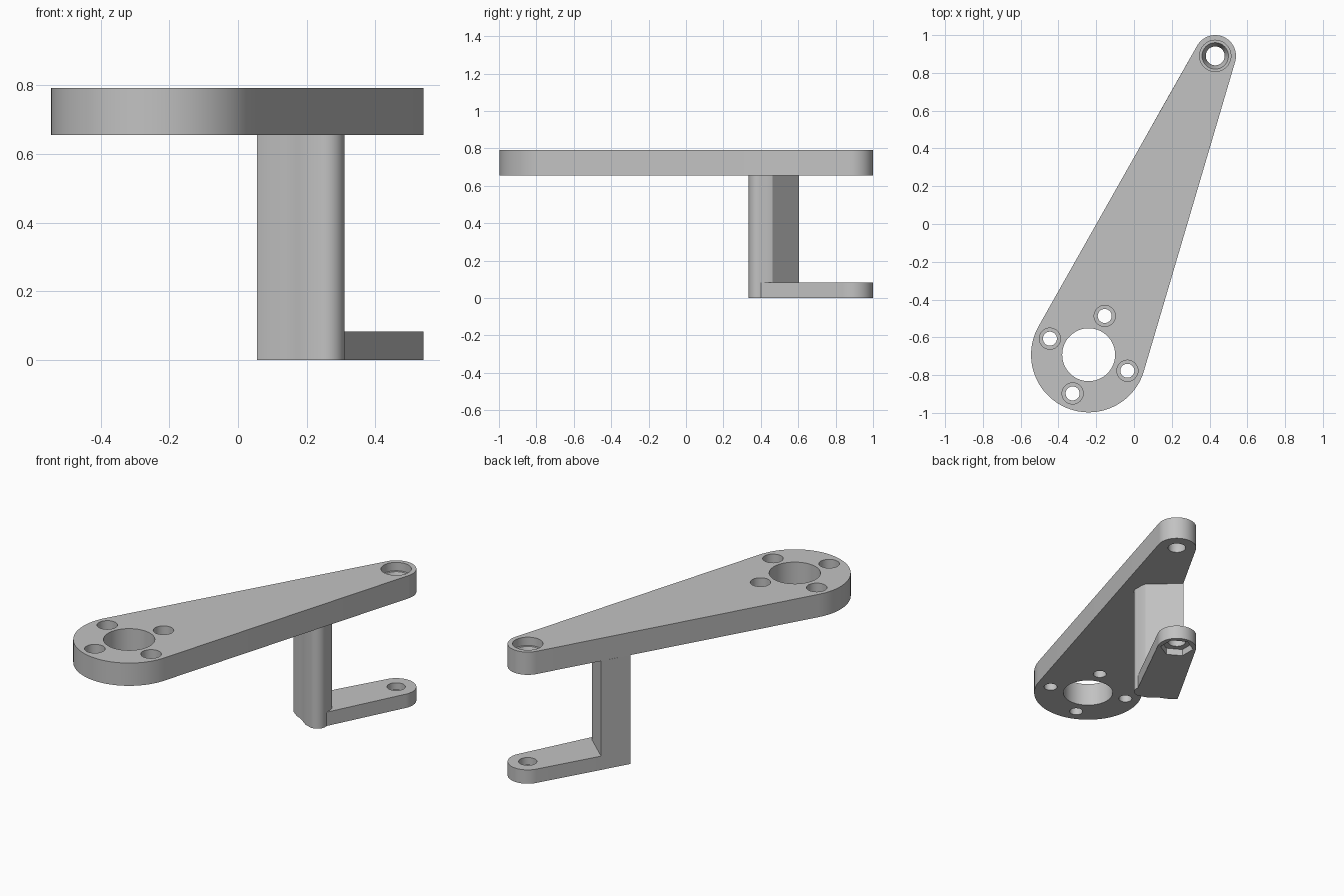
import bpy, bmesh
from math import cos, sin, radians, pi

old = bpy.data.objects.get("Cube")
if old:
    bpy.data.objects.remove(old, do_unlink=True)

grey = bpy.data.materials.new("plain grey")
grey.use_nodes = True
COLOUR = (0.54, 0.54, 0.54, 1)
grey.diffuse_color = COLOUR
grey.node_tree.nodes["Principled BSDF"].inputs["Base Color"].default_value = COLOUR

HUB = (-0.24, -0.692)
TIP = (0.43, 0.89)
PLATE_LOW, PLATE_TOP, ARM_TOP = 0.655, 0.792, 0.083


def arc(centre, radius, start, end, steps):
    angles = [radians(start + (end - start) * i / steps) for i in range(steps + 1)]
    return [(centre[0] + radius * cos(a), centre[1] + radius * sin(a)) for a in angles]


def make_object(name, bm):
    bmesh.ops.recalc_face_normals(bm, faces=bm.faces)
    mesh = bpy.data.meshes.new(name)
    bm.to_mesh(mesh)
    bm.free()
    mesh.materials.append(grey)
    ob = bpy.data.objects.new(name, mesh)
    bpy.context.collection.objects.link(ob)
    return ob


def prism(name, outline, low, high):
    bm = bmesh.new()
    face = bm.faces.new([bm.verts.new((x, y, low)) for x, y in outline])
    top = bmesh.ops.extrude_face_region(bm, geom=[face])["geom"]
    verts = [v for v in top if isinstance(v, bmesh.types.BMVert)]
    bmesh.ops.translate(bm, vec=(0, 0, high - low), verts=verts)
    return make_object(name, bm)


def lathe_cutter(centre, profile, sides=40, turn=0.0):
    """Closed turned solid from (radius, height) pairs, bottom to top."""
    bm = bmesh.new()
    rings = []
    for r, z in profile:
        rings.append([bm.verts.new((centre[0] + r * cos(turn + 2 * pi * i / sides),
                                    centre[1] + r * sin(turn + 2 * pi * i / sides), z))
                      for i in range(sides)])
    for a, b in zip(rings, rings[1:]):
        for i in range(sides):
            j = (i + 1) % sides
            bm.faces.new((a[i], a[j], b[j], b[i]))
    bm.faces.new(rings[0])
    bm.faces.new(rings[-1])
    ob = make_object("cutter", bm)
    ob.hide_render = True
    return ob


def finish(ob, cutters=()):
    bpy.ops.object.select_all(action="DESELECT")
    ob.select_set(True)
    bpy.context.view_layer.objects.active = ob
    for cutter in cutters:
        mod = ob.modifiers.new("hole", "BOOLEAN")
        mod.operation = "DIFFERENCE"
        mod.solver = "EXACT"
        mod.object = cutter
        bpy.ops.object.modifier_apply(modifier=mod.name)
        bpy.data.objects.remove(cutter, do_unlink=True)
    bpy.ops.object.shade_smooth_by_angle(angle=radians(30))


# Tapered top plate with its hub bore, four stepped screw holes and pivot hole
plate = prism("top_plate",
              arc(HUB, 0.305, 150.5, 343.5, 48) + arc(TIP, 0.11, -16.5, 150.5, 32),
              PLATE_LOW, PLATE_TOP)
below, above = PLATE_LOW - 0.05, PLATE_TOP + 0.05
cuts = [lathe_cutter(HUB, [(0.14, below), (0.14, above)], 64)]
for x, y in arc(HUB, 0.222, 67.5, 337.5, 3):
    step = PLATE_TOP - 0.06
    cuts.append(lathe_cutter((x, y), [(0.037, below), (0.037, step),
                                      (0.056, step), (0.056, above)]))
cuts.append(lathe_cutter(TIP, [(0.05, below), (0.05, PLATE_LOW + 0.04), (0.07, PLATE_TOP - 0.05),
                               (0.083, PLATE_TOP - 0.05), (0.083, above)]))
finish(plate, cuts)

# Shared wavy front of the post and lower arm, ending in a rounded bead
front = [(0.055, 0.45), (0.10, 0.415), (0.14, 0.397), (0.175, 0.372), (0.205, 0.35)]
front += arc((0.257, 0.388), 0.053, 245, 375, 16)
back_left = (0.142, 0.605)

# Upright post
post = prism("post", front + [(0.309, 0.435), (0.302, 0.462), back_left], ARM_TOP, PLATE_LOW)
finish(post)

# Lower arm with pivot hole and hexagonal nut pocket underneath
arm = prism("lower_arm", front + arc(TIP, 0.11, -28, 150.5, 32) + [back_left], 0, ARM_TOP)
finish(arm, [lathe_cutter(TIP, [(0.05, -0.05), (0.05, ARM_TOP + 0.05)]),
             lathe_cutter(TIP, [(0.093, -0.05), (0.093, 0.04)], 6, radians(30))])
